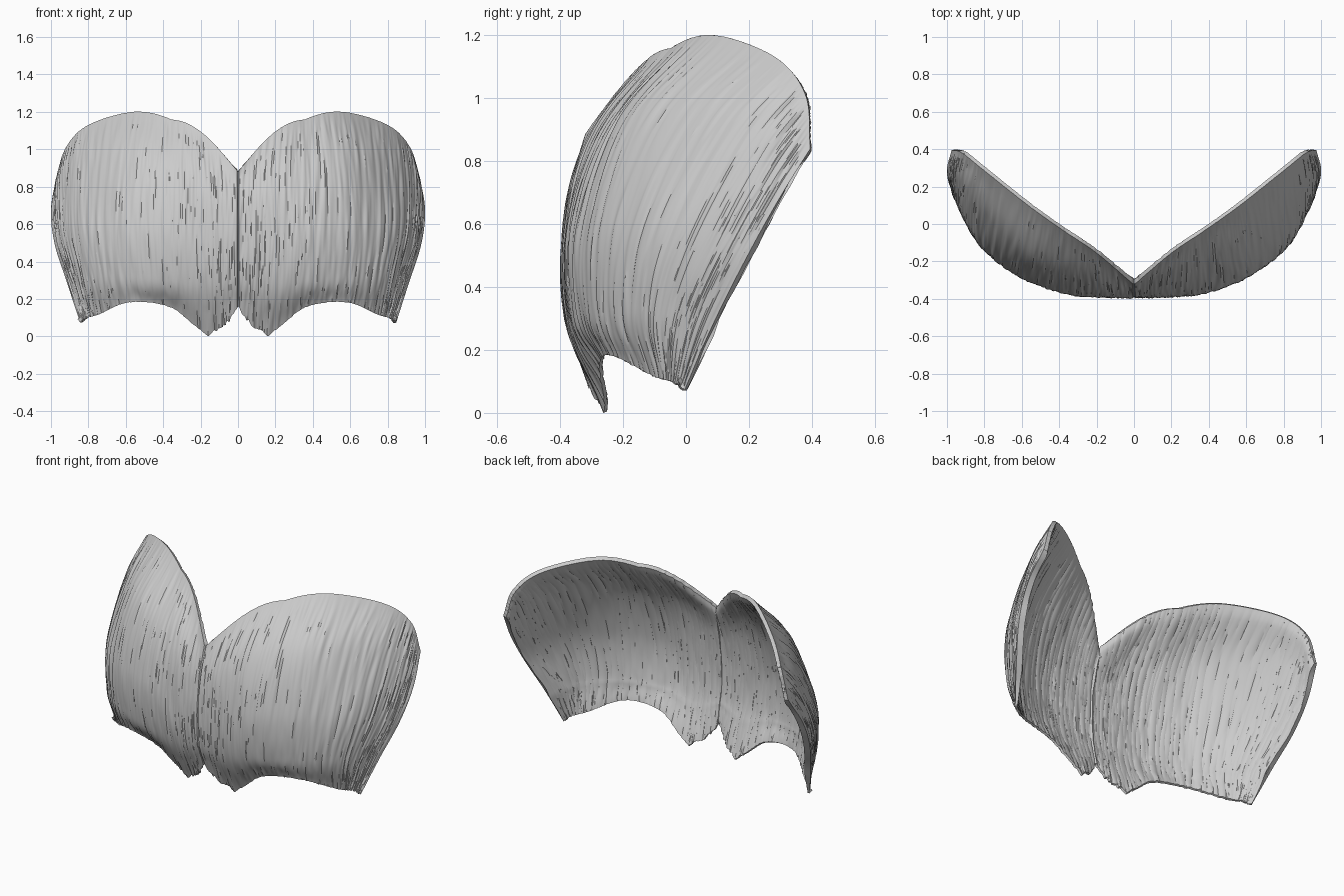
import bpy, bmesh, math
from mathutils import Vector, noise

if "Cube" in bpy.data.objects:
    bpy.data.objects.remove(bpy.data.objects["Cube"])

NU, NV = 210, 56

# Right half as columns from the centre seam to the outer edge; points run bottom to top
COLS = [
    [(0, -.335, .16), (0, -.385, .30), (0, -.396, .50), (0, -.375, .70), (0, -.325, .88)],
    [(.16, -.262, .022), (.17, -.372, .26), (.18, -.39, .54), (.18, -.33, .84), (.20, -.155, 1.055)],
    [(.36, -.275, .155), (.37, -.355, .30), (.38, -.365, .58), (.38, -.26, .90), (.37, -.04, 1.165)],
    [(.58, -.235, .182), (.60, -.28, .32), (.62, -.268, .60), (.60, -.15, .94), (.56, .095, 1.2)],
    [(.75, -.10, .115), (.79, -.145, .32), (.83, -.09, .60), (.82, .085, .93), (.80, .285, 1.13)],
    [(.81, -.045, .10), (.87, -.015, .31), (.94, .09, .56), (.945, .25, .85), (.92, .38, 1.01)],
    [(.845, -.005, .075), (.915, .09, .29), (.98, .19, .49), (1.0, .29, .67), (.975, .395, .84)],
]


def spline(points, t):
    """Catmull-Rom through the points with extrapolated ends."""
    p = [Vector(q) for q in points]
    p = [2 * p[0] - p[1]] + p + [2 * p[-1] - p[-2]]
    s = t * (len(p) - 3)
    i = min(int(s), len(p) - 4)
    f = s - i
    a, b, c, d = p[i:i + 4]
    return 0.5 * (2 * b + (c - a) * f + (2 * a - 5 * b + 4 * c - d) * f * f
                  + (3 * b - a - 3 * c + d) * f ** 3)


def strand(u, v, seed):
    """Long thin vertical grooves."""
    n = noise.noise(Vector((u * 60, v * 3, seed))) + .7 * noise.noise(Vector((u * 125, v * 7, seed + 9)))
    return .0055 * n


def ragged(u, seed):
    """Torn bottom edge beside the seam and at the outer corner, with a pointed tip."""
    weight = max(0, 1 - abs(u - .07) / .09) + max(0, 1 - (1 - u) / .3) * .8
    dip = -.025 * math.sin(math.pi * u / .13) if u < .13 else 0
    tip = -.022 * max(0, 1 - abs(u - 1 / 6) / .03)
    return dip + tip + .026 * weight * noise.noise(Vector((u * 75, seed, 4.2)))


def half_shell(bm, weights, side):
    cols = [[spline(c, j / NV) for c in COLS] for j in range(NV + 1)]
    base = [[spline(cols[j], i / NU) for j in range(NV + 1)] for i in range(NU + 1)]
    grid = []
    for i in range(NU + 1):
        u, line = i / NU, []
        for j in range(NV + 1):
            v = j / NV
            du = base[min(i + 1, NU)][j] - base[max(i - 1, 0)][j]
            dv = base[i][min(j + 1, NV)] - base[i][max(j - 1, 0)]
            fade = min(1, (1 - v) / .1 + .25) * min(1, (1 - u) / .05 + .25)
            p = base[i][j] + du.cross(dv).normalized() * strand(u, v, 2 + side) * fade
            p.z += ragged(u, side) * max(0, 1 - v / .12)
            if u < .32:  # fuller lobe beside the top notch
                p.z += .04 * math.sin(math.pi * u / .32) * max(0, (v - .75) * 4)
            if i == 0:
                p = base[i][j] + Vector((0, .008, 0))
            vert = bm.verts.new((p.x * side, p.y, p.z))
            # wall thins towards the lower and upper rims
            vert[weights][0] = min(1, .35 + v / .3, .65 + (1 - v) / .12)
            line.append(vert)
        grid.append(line)
    for i in range(NU):
        for j in range(NV):
            q = [grid[i][j], grid[i + 1][j], grid[i + 1][j + 1], grid[i][j + 1]]
            bm.faces.new(q if side > 0 else q[::-1])


# Two mirrored lobes joined at the seam
bm = bmesh.new()
weights = bm.verts.layers.deform.verify()
for side in (1, -1):
    half_shell(bm, weights, side)
bmesh.ops.remove_doubles(bm, verts=bm.verts, dist=1e-5)
mesh = bpy.data.meshes.new("lobed_shell")
bm.to_mesh(mesh)
bm.free()
shell = bpy.data.objects.new("lobed_shell", mesh)
bpy.context.collection.objects.link(shell)
if not shell.vertex_groups:
    shell.vertex_groups.new(name="wall")

# Shell thickness, grown inward
mod = shell.modifiers.new("thickness", "SOLIDIFY")
mod.thickness = .035
mod.offset = -1
mod.vertex_group = shell.vertex_groups[0].name

bpy.context.view_layer.objects.active = shell
shell.select_set(True)
bpy.ops.object.modifier_apply(modifier="thickness")
bpy.ops.object.shade_smooth_by_angle(angle=math.radians(35))
